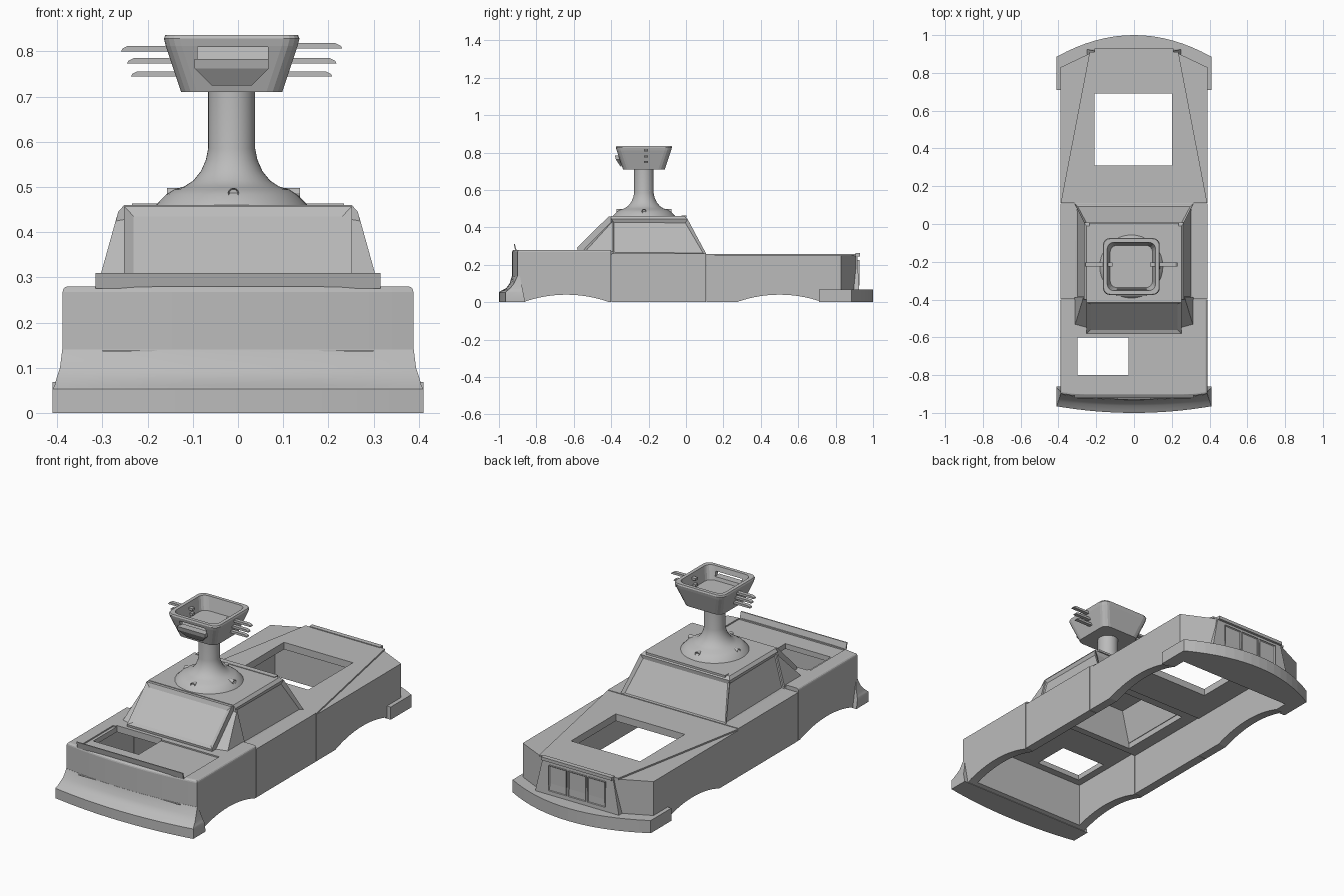
import bpy, bmesh
from math import sin, cos, pi, radians
from mathutils import Vector

cube = bpy.data.objects.get("Cube")
if cube:
    bpy.data.objects.remove(cube, do_unlink=True)

grey = bpy.data.materials.new("plain grey")
grey.use_nodes = True
grey.diffuse_color = (0.5, 0.5, 0.5, 1)
grey.node_tree.nodes["Principled BSDF"].inputs["Base Color"].default_value = (0.5, 0.5, 0.5, 1)


def loft(name, rings, inset=None, smooth=False, round_edges=None):
    """Skin a stack of equal rings; optionally inset or round chosen parts."""
    bm = bmesh.new()
    rows = [[bm.verts.new(p) for p in ring] for ring in rings]
    for a, b in zip(rows, rows[1:]):
        for i in range(len(a)):
            j = (i + 1) % len(a)
            bm.faces.new((a[i], a[j], b[j], b[i]))
    bm.faces.new(rows[0][::-1])
    bm.faces.new(rows[-1])
    bmesh.ops.recalc_face_normals(bm, faces=bm.faces[:])
    bm.normal_update()
    if round_edges:
        edges = [e for e in bm.edges if round_edges(e)]
        bmesh.ops.bevel(bm, geom=edges, offset=0.012, segments=3, profile=0.5, affect='EDGES')
    if inset:
        test, thick, depth = inset
        faces = [f for f in bm.faces if test(f)]
        bmesh.ops.inset_individual(bm, faces=faces, thickness=thick, depth=depth)
    mesh = bpy.data.meshes.new(name)
    bm.to_mesh(mesh)
    bm.free()
    ob = bpy.data.objects.new(name, mesh)
    bpy.context.collection.objects.link(ob)
    mesh.materials.append(grey)
    if smooth:
        bpy.ops.object.select_all(action='DESELECT')
        ob.select_set(True)
        bpy.context.view_layer.objects.active = ob
        bpy.ops.object.shade_smooth_by_angle(angle=radians(35))
    return ob


def prism(name, plan, z0, z1, **kw):
    return loft(name, [[(x, y, z) for x, y in plan] for z in (z0, z1)], **kw)


def box(name, x0, x1, y0, y1, z0, z1, **kw):
    return prism(name, [(x0, y0), (x1, y0), (x1, y1), (x0, y1)], z0, z1, **kw)


def side_prism(name, profile, x0, x1, **kw):
    return loft(name, [[(x, y, z) for y, z in profile] for x in (x0, x1)], **kw)


def cut(ob, *cutters):
    for c in cutters:
        m = ob.modifiers.new("cut", 'BOOLEAN')
        m.operation, m.solver, m.object = 'DIFFERENCE', 'EXACT', c
    bpy.context.view_layer.update()
    old = ob.data
    ob.data = bpy.data.meshes.new_from_object(
        ob.evaluated_get(bpy.context.evaluated_depsgraph_get()))
    ob.modifiers.clear()
    bpy.data.meshes.remove(old)
    for c in cutters:
        bpy.data.objects.remove(c, do_unlink=True)


def wheel_arch(yc, half=0.23, rise=0.04):
    r = (half * half + rise * rise) / (2 * rise)
    top = [(yc + half * 1.1 * t / 12, (r * r - (half * 1.1 * t / 12) ** 2) ** 0.5 - r + rise)
           for t in range(-12, 13)]
    return side_prism("arch_cutter", top + [(yc + half, -0.2), (yc - half, -0.2)], -0.6, 0.6)


def bow(half, y_mid, y_edge, n=16):
    """Points of a shallow bow from -half to +half."""
    return [(half * t, y_mid + (y_edge - y_mid) * t * t)
            for t in [2 * i / n - 1 for i in range(n + 1)]]


# Front body: bowed nose, hatch recess, hatch opening, arch and hollow
W = 0.388


def top_rim(e):
    a, b = [v.co for v in e.verts]
    return a.z > 0.27 and b.z > 0.27 and not (a.y > -0.41 and b.y > -0.41)


front = prism("front_body", bow(W, -0.93, -0.9) + [(W, -0.4), (-W, -0.4)], 0, 0.28,
              round_edges=top_rim)
cut(front, box("hollow", -0.34, 0.34, -0.84, -0.3, -0.1, 0.245),
    wheel_arch(-0.64),
    box("hatch_recess", -0.315, 0.315, -0.9, -0.61, 0.273, 0.4),
    box("hatch_hole", -0.3, -0.03, -0.8, -0.6, 0.1, 0.4))
side_prism("nose_lip", [(-0.905, 0.275), (-0.915, 0.31), (-0.921, 0.31), (-0.913, 0.275)],
           -0.315, 0.315)
box("nose_crease", -0.3, 0.3, -0.925, -0.915, 0.136, 0.139)

# Middle body
middle = box("middle_body", -W, W, -0.398, 0.108, 0, 0.26)
cut(middle, box("hollow", -0.34, 0.34, -0.5, 0.2, -0.1, 0.225),
    box("cabin_well", -0.27, 0.27, -0.36, 0.06, 0.1, 0.4))

# Rear body with chamfered corners, raised deck and well
rear_plan = [(-W, 0.11), (W, 0.11), (W, 0.83), (0.22, 0.91), (-0.22, 0.91), (-W, 0.83)]
rear = prism("rear_body", rear_plan, 0, 0.25)
cut(rear, box("hollow", -0.34, 0.34, 0, 0.8, -0.1, 0.22), wheel_arch(0.5),
    box("well", -0.21, 0.2, 0.31, 0.69, 0.1, 0.4))
deck = prism("rear_deck", [(-W, 0.11), (W, 0.11), (0.235, 0.91), (-0.235, 0.91)], 0.248, 0.258)
cut(deck, box("well", -0.21, 0.2, 0.31, 0.69, 0.1, 0.4))
box("tail_lip", -0.21, 0.21, 0.905, 0.93, 0.245, 0.262)

# Tail panel: sloping sides and three recessed panes
loft("tail_panel", [[(-h, 0.88, z), (h, 0.88, z), (h, y, z), (-h, y, z)]
                    for h, y, z in ((0.25, 0.925, 0.06), (0.21, 0.917, 0.246))])
for i in (-1, 0, 1):
    box("tail_pane", i * 0.115 - 0.052, i * 0.115 + 0.052, 0.915, 0.927, 0.09, 0.225,
        inset=(lambda f: f.normal.y > 0.9, 0.006, -0.005))

# Bumpers
levels = [(0, 0.41, -1, -0.965), (0.053, 0.41, -1, -0.965), (0.06, 0.406, -0.99, -0.957),
          (0.075, 0.402, -0.962, -0.94), (0.1, 0.394, -0.943, -0.92), (0.14, 0.389, -0.931, -0.901)]
loft("front_bumper", [[(x, y, z) for x, y in
                       bow(h, ym, ye) + [(h, -0.86 - z * 0.2), (-h, -0.86 - z * 0.2)]]
                      for z, h, ym, ye in levels], smooth=True)
rear_plan = bow(0.41, 1, 0.885) + [(0.41, 0.71), (0.375, 0.71), (0.375, 0.8),
                                   (-0.375, 0.8), (-0.375, 0.71), (-0.41, 0.71)]
prism("rear_bumper", rear_plan, 0, 0.068)


# Cabin: tapered shell with recessed side and rear windows
def cabin_ring(h, y0, y1, z):
    return [(-h, y0, z), (h, y0, z), (h, y1, z), (-h, y1, z)]


cabin = loft("cabin", [cabin_ring(0.315, -0.4, 0.11, 0.255), cabin_ring(0.265, -0.4, 0.008, 0.445),
                       cabin_ring(0.252, -0.4, -0.01, 0.46)],
             inset=(lambda f: f.calc_area() > 0.05 and (abs(f.normal.x) > 0.8 or f.normal.y > 0.5),
                    0.022, -0.012))
cut(cabin, loft("cabin_hollow", [cabin_ring(0.28, -0.36, 0.065, 0.2),
                                 cabin_ring(0.225, -0.36, -0.035, 0.43)]))
box("roof_rear_trim", -0.235, 0.235, -0.025, 0.004, 0.452, 0.463)

# Windscreen block with recessed glass, and a leaning fin on each side
side_prism("windscreen", [(-0.58, 0.275), (-0.582, 0.292), (-0.415, 0.457), (-0.36, 0.457),
                          (-0.36, 0.275)], -0.252, 0.252,
           inset=(lambda f: f.normal.y < -0.5 and f.normal.z > 0.3, 0.03, -0.01))
for s, side in ((1, "left"), (-1, "right")):
    loft(side + "_fin", [
        [(s * 0.24, -0.56, 0.27), (s * 0.24, -0.39, 0.44), (s * 0.24, -0.39, 0.27)],
        [(s * 0.314, -0.54, 0.27), (s * 0.268, -0.39, 0.435), (s * 0.314, -0.39, 0.27)]])

# Turret pedestal and column, turned from one profile
CX, CY = -0.014, -0.225


def circle(r, z, n=40):
    return [(CX + r * cos(2 * pi * i / n), CY + r * sin(2 * pi * i / n), z) for i in range(n)]


loft("pedestal", [circle(r, z) for r, z in (
    (0.17, 0.455), (0.166, 0.462), (0.145, 0.483), (0.128, 0.494), (0.105, 0.501), (0.085, 0.514),
    (0.068, 0.535), (0.057, 0.56), (0.052, 0.585), (0.052, 0.715))], smooth=True)
for k in range(4):
    out = Vector((sin(k * pi / 2), -cos(k * pi / 2), 0.0))
    across = Vector((-out.y, out.x, 0))
    mid = Vector((CX + 0.004, CY, 0.487))
    loft("pedestal_port", [[mid + out * d + across * 0.012 * cos(t * pi / 6)
                            + Vector((0, 0, 0.011 * sin(t * pi / 6))) for t in range(12)]
                           for d in (0.11, 0.147)],
         inset=(lambda f: len(f.verts) == 12 and f.normal.dot(out) > 0.9, 0.003, -0.008))


# Turret head: flared open basin with a slot and scoop at the front
def rounded_square(h, z, r=0.035, n=4):
    pts = []
    for q in range(4):
        sx, sy = ((1, 1), (-1, 1), (-1, -1), (1, -1))[q]
        for i in range(n + 1):
            a = (q + i / n) * pi / 2
            pts.append((CX + sx * (h - r) + r * cos(a), CY + sy * (h - r) + r * sin(a), z))
    return pts


head = loft("turret_head", [rounded_square(h, z) for h, z in (
    (0.112, 0.71), (0.146, 0.812), (0.15, 0.828), (0.147, 0.836), (0.128, 0.836), (0.112, 0.765))])
cut(head, box("slot", -0.09, 0.066, -0.5, -0.3, 0.783, 0.81))
loft("front_scoop", [[(CX - h, y, z), (CX + h, y, z), (CX + h, -0.345, z), (CX - h, -0.345, z)]
                     for h, y, z in ((0.045, -0.35, 0.725), (0.082, -0.375, 0.762),
                                     (0.082, -0.38, 0.783))])

# Three flat blades on each side of the head
for s in (1, -1):
    for z, reach in ((0.812 if s > 0 else 0.806, 0.245), (0.779, 0.232), (0.75, 0.223)):
        prof = [(0.1, z - 0.006), (reach, z - 0.006), (reach - 0.003, z), (reach - 0.015, z + 0.006),
                (0.1, z + 0.006)]
        loft("head_blade", [[(CX + s * x, y, h) for x, h in prof] for y in (-0.224, -0.204)])
